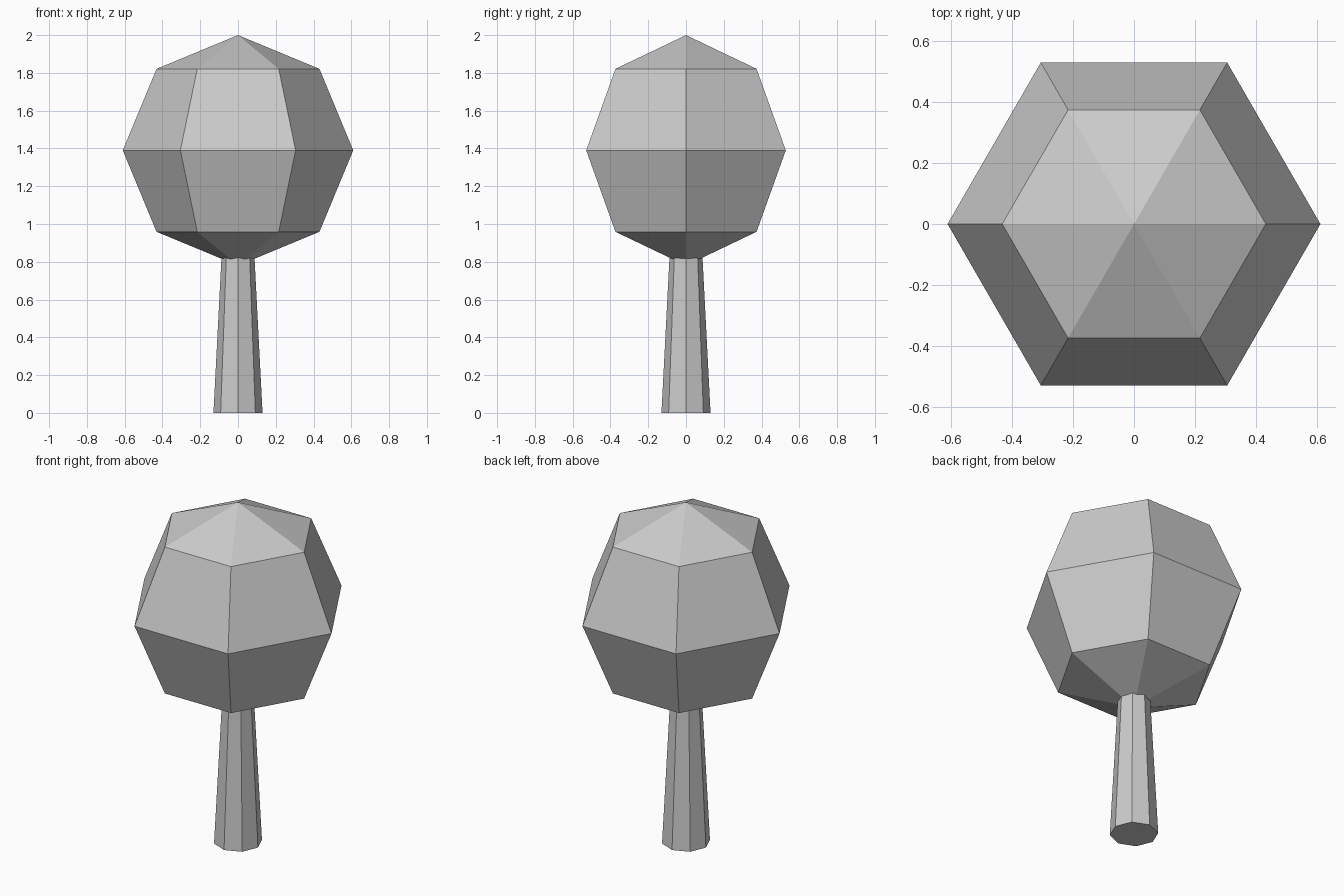
import bpy
from math import radians

cube = bpy.data.objects.get("Cube")
if cube:
    bpy.data.objects.remove(cube, do_unlink=True)

# Single plain grey
GREY = (0.6, 0.6, 0.6, 1.0)
grey = bpy.data.materials.new("plain grey")
grey.use_nodes = True
grey.diffuse_color = GREY
grey.node_tree.nodes["Principled BSDF"].inputs["Base Color"].default_value = GREY


def finish(name):
    """Name the new object, colour it and keep its facets flat."""
    obj = bpy.context.object
    obj.name = name
    obj.data.materials.append(grey)
    bpy.ops.object.shade_flat()


# Tapered eight-sided trunk, its top sunk into the crown
TRUNK_HEIGHT = 0.87
bpy.ops.mesh.primitive_cone_add(vertices=8, radius1=0.13, radius2=0.085,
                                depth=TRUNK_HEIGHT,
                                location=(0, 0, TRUNK_HEIGHT / 2))
finish("trunk")

# Faceted six-sided crown, turned so corners point left and right
CROWN_RADIUS = 0.61
bpy.ops.mesh.primitive_uv_sphere_add(segments=6, ring_count=4,
                                     radius=CROWN_RADIUS,
                                     location=(0, 0, 2 - CROWN_RADIUS),
                                     rotation=(0, 0, radians(90)))
finish("crown")
